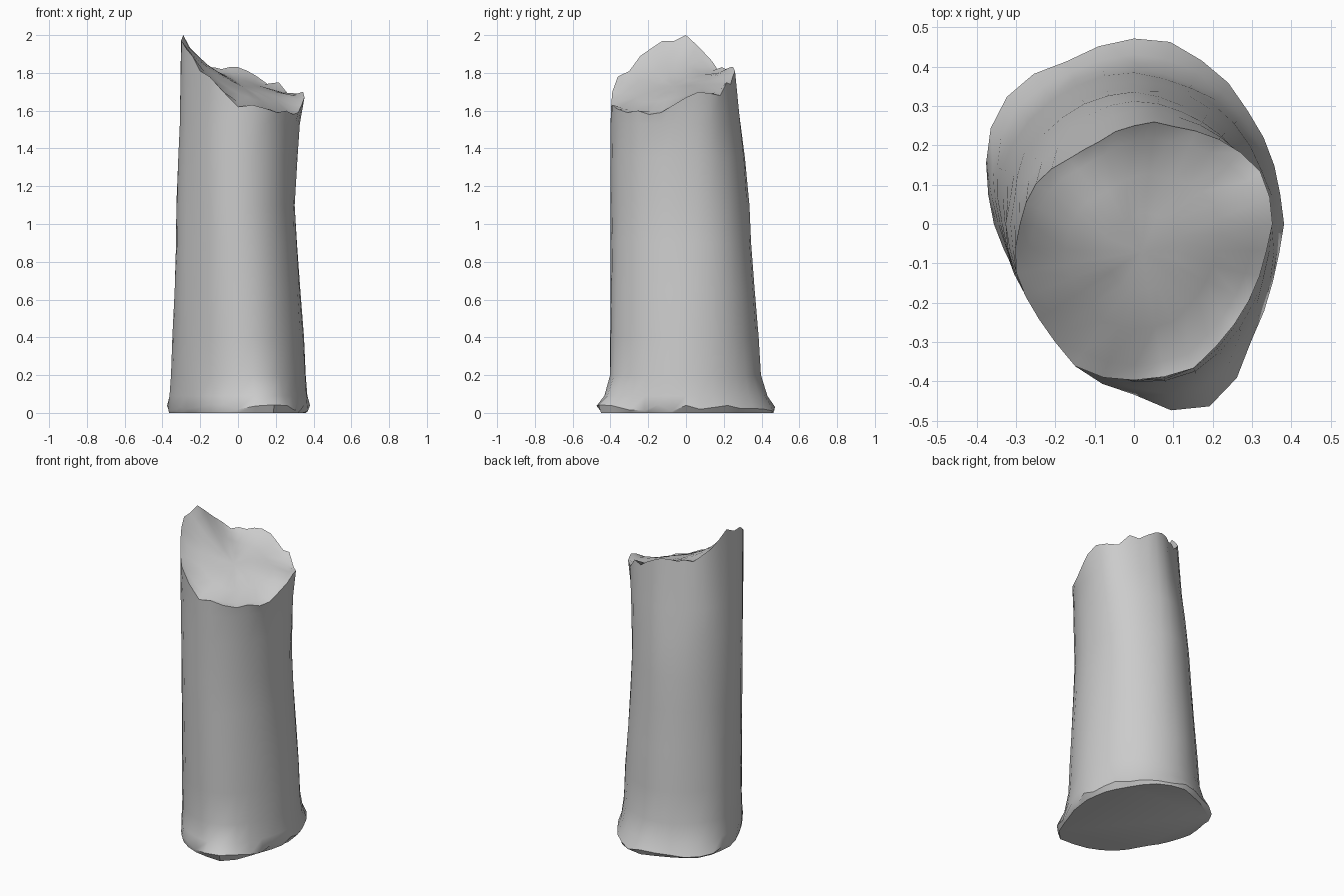
import bpy
import bmesh
import math
import random

random.seed(4)
cube = bpy.data.objects.get("Cube")
if cube:
    bpy.data.objects.remove(cube, do_unlink=True)

SIDES = 32

# One flat grey for the whole trunk
grey = bpy.data.materials.new("stump_grey")
grey.use_nodes = True
grey.diffuse_color = (0.6, 0.6, 0.6, 1)
bsdf = grey.node_tree.nodes["Principled BSDF"]
bsdf.inputs["Base Color"].default_value = grey.diffuse_color
bsdf.inputs["Roughness"].default_value = 0.9

# Cross-sections: radii around the axis, counter-clockwise from the left side
FOOT = [.38, .385, .41, .455, .478, .45, .46, .41,
        .355, .33, .34, .39, .44, .505, .425, .385]
LOW = [.36, .36, .37, .385, .395, .395, .385, .375,
       .345, .325, .33, .36, .40, .41, .385, .365]
MID = [.30, .31, .32, .325, .335, .33, .325, .32,
       .325, .33, .335, .375, .40, .38, .345, .315]
RIM = [.35, .35, .305, .27, .25, .225, .232, .265,
       .288, .32, .34, .385, .40, .39, .36, .34]

# Heights of the splintered rim, in the same order at twice the density
RIM_Z = [1.67, 1.70, 1.69, 1.68, 1.75, 1.74, 1.78, 1.81,
         1.83, 1.83, 1.82, 1.83, 1.82, 1.86, 1.90, 1.95,
         2.00, 1.97, 1.97, 1.93, 1.89, 1.81, 1.78, 1.70,
         1.62, 1.63, 1.61, 1.59, 1.60, 1.58, 1.59, 1.63]


def radius(section, i):
    """Radius at side i, smoothly interpolated between the listed ones."""
    n = len(section)
    k = i // 2
    if i % 2 == 0:
        return section[k]
    a, b, c, d = (section[(k + s) % n] for s in (-1, 0, 1, 2))
    return (9 * (b + c) - a - d) / 16


def mix(a, b, t):
    return [p + (q - p) * t for p, q in zip(a, b)]


bm = bmesh.new()
rings = []


def add_ring(section, height, scale=lambda: 1.0):
    ring = []
    for i in range(SIDES):
        r = radius(section, i) * scale()
        t = math.tau * i / SIDES
        ring.append(bm.verts.new((r * math.cos(t), r * math.sin(t), height(i))))
    rings.append(ring)


# Flat underside edge, then the ragged flared foot
add_ring(FOOT, lambda i: 0.0, lambda: random.uniform(0.94, 0.98))
add_ring(FOOT, lambda i: random.uniform(0.008, 0.045),
         lambda: random.uniform(0.985, 1.005))

# Slightly uneven walls
WALLS = [
    (0.09, mix(FOOT, LOW, 0.55)),
    (0.20, LOW),
    (0.40, mix(LOW, MID, 0.2)),
    (0.65, mix(LOW, MID, 0.5)),
    (0.90, mix(LOW, MID, 0.82)),
    (1.10, MID),
    (1.35, mix(MID, RIM, 0.28)),
    (1.53, mix(MID, RIM, 0.55)),
]
for z, section in WALLS:
    add_ring(section, lambda i: z, lambda: random.uniform(0.995, 1.005))

# Splintered rim
add_ring(RIM, lambda i: RIM_Z[i], lambda: random.uniform(0.99, 1.02))

# Sloping break inside the rim, evening out towards its middle
CENTRE = (0.02, -0.07, 1.73)


def add_break_ring(f, reach):
    rim = rings[len(WALLS) + 2]
    ring = []
    for i in range(SIDES):
        near = [RIM_Z[(i + k) % SIDES] for k in range(-reach, reach + 1)]
        soft_z = sum(near) / len(near) - 0.015
        x, y, z = mix(CENTRE, (rim[i].co.x, rim[i].co.y, soft_z), f)
        ring.append(bm.verts.new((x, y, z)))
    rings.append(ring)


for f, reach in ((0.88, 1), (0.6, 3), (0.3, 4)):
    add_break_ring(f, reach)

# Skin the rings, close both ends
for low, high in zip(rings, rings[1:]):
    for i in range(SIDES):
        j = (i + 1) % SIDES
        bm.faces.new((low[i], low[j], high[j], high[i]))
bm.faces.new(list(reversed(rings[0])))
tip = bm.verts.new(CENTRE)
for i in range(SIDES):
    bm.faces.new((rings[-1][i], rings[-1][(i + 1) % SIDES], tip))
bmesh.ops.recalc_face_normals(bm, faces=bm.faces)

mesh = bpy.data.meshes.new("stump")
bm.to_mesh(mesh)
bm.free()
mesh.materials.append(grey)
stump = bpy.data.objects.new("stump", mesh)
bpy.context.collection.objects.link(stump)

bpy.ops.object.select_all(action="DESELECT")
stump.select_set(True)
bpy.context.view_layer.objects.active = stump
bpy.ops.object.shade_smooth_by_angle(angle=math.radians(40))
